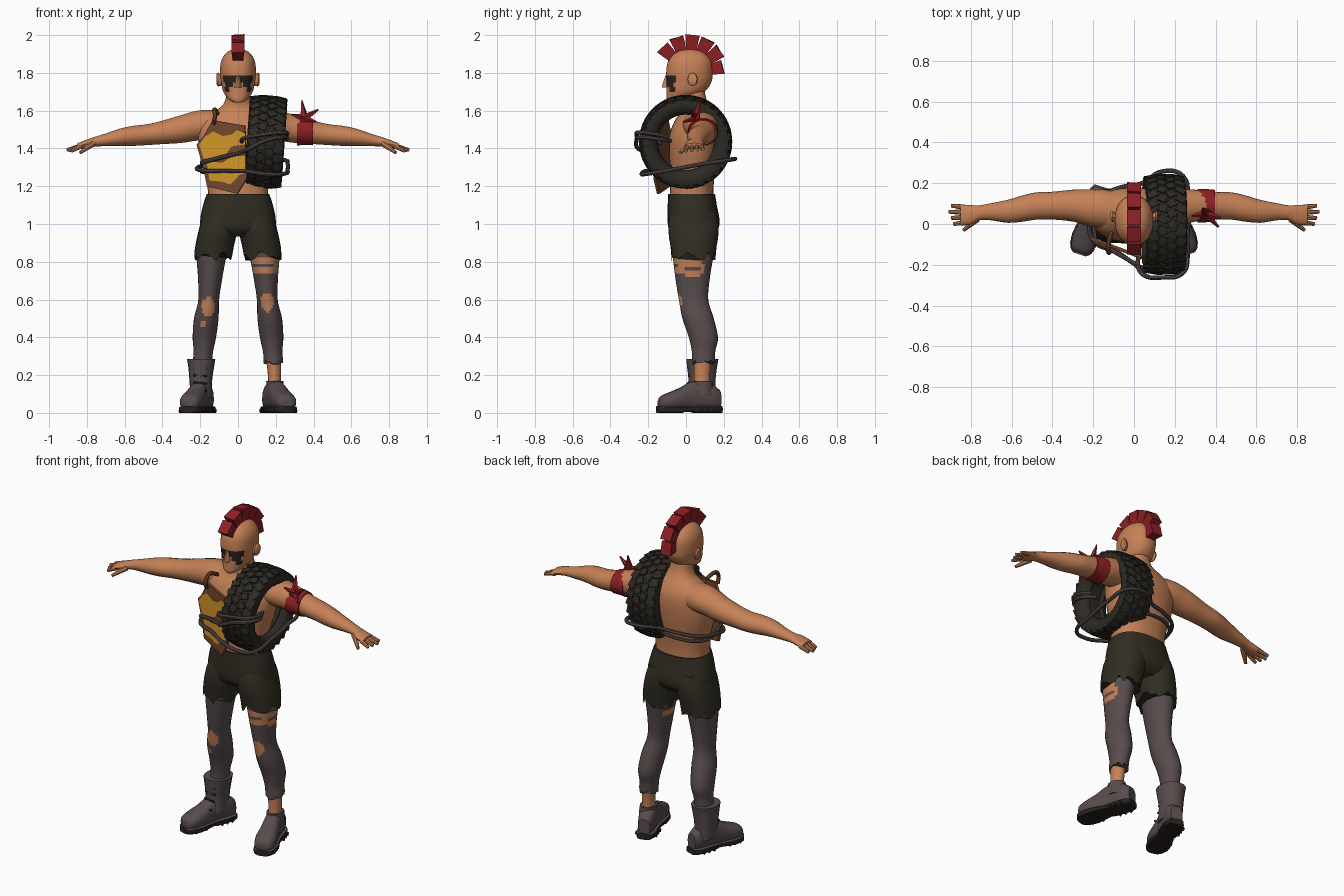
import bpy, bmesh, math, random
from mathutils import Vector, Matrix
random.seed(4)

def mat(name, r, g, b):
    m = bpy.data.materials.new(name)
    m.diffuse_color = (r, g, b, 1)
    return m

SKIN = mat("skin", .56, .22, .095)
GREY = mat("worn_grey", .098, .072, .073)
SHORTS = mat("dark_olive", .03, .026, .016)
RUBBER = mat("rubber", .026, .023, .018)
RED = mat("red", .27, .014, .018)
YELLOW = mat("yellow_paint", .65, .30, .02)
BROWN = mat("rust_brown", .17, .065, .025)
BLACK = mat("sole_black", .02, .016, .014)

def finish(name, bm, *mats):
    bmesh.ops.recalc_face_normals(bm, faces=bm.faces)
    me = bpy.data.meshes.new(name)
    bm.to_mesh(me)
    bm.free()
    for m in mats:
        me.materials.append(m)
    ob = bpy.data.objects.new(name, me)
    bpy.context.collection.objects.link(ob)
    return ob

def spline(secs, sub):
    out = []
    for i in range(len(secs) - 1):
        q = [secs[max(0, min(len(secs) - 1, i + k))] for k in (-1, 0, 1, 2)]
        for j in range(sub):
            t = j / sub
            out.append([.5 * (2*b + (c-a)*t + (2*a-5*b+4*c-d)*t*t + (3*b-a-3*c+d)*t**3)
                        for a, b, c, d in zip(*q)])
    return out + [list(secs[-1])]

# Loft of rounded rings; each section is (position, centre 1, centre 2, radius 1, radius 2)
def loft(name, secs, mats, axis='z', n=20, sub=3, p=2.0, rule=None, jag=0, rot=None):
    bm = bmesh.new()
    rings = []
    for k, (t, c1, c2, r1, r2) in enumerate(spline(secs, sub)):
        ring = []
        for i in range(n):
            a = 2 * math.pi * i / n
            c, s = math.cos(a), math.sin(a)
            u = c1 + r1 * math.copysign(abs(c) ** (2/p), c)
            v = c2 + r2 * math.copysign(abs(s) ** (2/p), s)
            w = t - (random.random() * jag if k == 0 else 0)
            ring.append(bm.verts.new({'z': (u, v, w), 'x': (w, u, v), 'y': (u, w, v)}[axis]))
        rings.append(ring)
    for a, b in zip(rings, rings[1:]):
        for i in range(n):
            bm.faces.new((a[i], a[(i+1) % n], b[(i+1) % n], b[i]))
    bm.faces.new(rings[0])
    bm.faces.new(rings[-1])
    if rot:
        bmesh.ops.transform(bm, matrix=rot, verts=bm.verts)
    if rule:
        for f in bm.faces:
            f.material_index = rule(f.calc_center_median())
    return finish(name, bm, *mats)

# Tapered rods, each (start, end, start radius, end radius)
def rods(name, items, m, seg=8):
    bm = bmesh.new()
    for p0, p1, r0, r1 in items:
        p0, p1 = Vector(p0), Vector(p1)
        d = p1 - p0
        mx = Matrix.Translation((p0 + p1) / 2) @ d.to_track_quat('Z', 'Y').to_matrix().to_4x4()
        bmesh.ops.create_cone(bm, cap_ends=True, segments=seg, radius1=r0, radius2=r1, depth=d.length, matrix=mx)
    return finish(name, bm, m)

def rope(name, pts, r, m, closed=False):
    cu = bpy.data.curves.new(name, 'CURVE')
    cu.dimensions, cu.bevel_depth, cu.bevel_resolution, cu.resolution_u = '3D', r, 2, 6
    sp = cu.splines.new('BEZIER')
    sp.bezier_points.add(len(pts) - 1)
    for b, p in zip(sp.bezier_points, pts):
        b.co = p
        b.handle_left_type = b.handle_right_type = 'AUTO'
    sp.use_cyclic_u = closed
    cu.use_fill_caps = True
    cu.materials.append(m)
    ob = bpy.data.objects.new(name, cu)
    bpy.context.collection.objects.link(ob)
    bpy.ops.object.select_all(action='DESELECT')
    ob.select_set(True)
    bpy.context.view_layer.objects.active = ob
    bpy.ops.object.convert(target='MESH')

# Torso and neck
loft("torso", [(1.1, 0, .03, .16, .12), (1.18, 0, .03, .16, .115), (1.28, 0, .035, .172, .12),
     (1.38, 0, .04, .2, .13), (1.47, 0, .045, .213, .133), (1.54, 0, .055, .2, .118), (1.59, 0, .06, .14, .09),
     (1.62, 0, .055, .09, .075), (1.66, 0, .042, .066, .066), (1.72, 0, .03, .062, .066)], [SKIN], n=28, p=2.3)

# Head with painted eye band and streaks
def face_paint(c):
    x = abs(c.x)
    band = x < .078 and 1.755 < c.z < 1.785
    streak = .022 < x < .068 and 1.725 - (.02 if x > .045 else 0) < c.z < 1.785
    return 1 if c.y < -.015 and (band or streak) else 0
loft("head", [(1.643, 0, -.07, .022, .028), (1.66, 0, -.048, .05, .056), (1.7, 0, -.003, .078, .1),
     (1.75, 0, .015, .089, .119), (1.8, 0, .018, .095, .123), (1.86, 0, .02, .09, .116), (1.9, 0, .02, .068, .088),
     (1.92, 0, .02, .04, .05), (1.927, 0, .02, .005, .005)], [SKIN, BLACK], n=44, sub=4, p=2.15, rule=face_paint)
loft("nose", [(1.722, 0, -.108, .019, .02), (1.74, 0, -.107, .016, .018), (1.785, 0, -.1, .009, .01)], [SKIN], n=10)
for s in (-1, 1):
    loft("ear", [(s*.085, .03, 1.76, .018, .028), (s*.105, .035, 1.765, .026, .036), (s*.114, .04, 1.768, .018, .026)],
         [SKIN], axis='x', n=12, sub=2)

# Mohawk tufts fanned around the skull
bm = bmesh.new()
for i, deg in enumerate((137, 111, 86, 61, 36, 10)):
    a = math.radians(deg)
    d, t = Vector((0, math.cos(a), math.sin(a))), Vector((0, -math.sin(a), math.cos(a)))
    vs = []
    for r, w, h in ((.075, .022, .022), (.2 if deg > 20 else .178, .038, .034)):
        for x, y in ((-1, -1), (1, -1), (1, 1), (-1, 1)):
            off = random.uniform(-.005, .005) if r > .1 else 0
            vs.append(bm.verts.new(Vector((x * h, .02, 1.8)) + d * (r + off) + t * y * w))
    for f in ((0, 1, 2, 3), (4, 5, 6, 7), (0, 1, 5, 4), (1, 2, 6, 5), (2, 3, 7, 6), (3, 0, 4, 7)):
        bm.faces.new([vs[k] for k in f])
finish("mohawk", bm, RED)

# Arms and hands
ARM = [(.05, .06, 1.525, .09, .075), (.15, .075, 1.525, .095, .08), (.22, .08, 1.52, .09, .08), (.3, .09, 1.503, .078, .075),
       (.4, .09, 1.485, .068, .063), (.48, .088, 1.473, .067, .056), (.55, .075, 1.467, .064, .054),
       (.62, .062, 1.46, .056, .047), (.7, .06, 1.446, .042, .034), (.76, .055, 1.435, .036, .026),
       (.8, .045, 1.425, .048, .022), (.85, .045, 1.412, .05, .016)]
for s in (-1, 1):
    loft("arm", [(s * a[0],) + a[1:] for a in ARM], [SKIN], axis='x', n=18)
    fingers = [((s*.83, .082 - .025*i, 1.413), (s*(.907 - .012*abs(i-1)), .09 - .03*i, 1.395 - .003*i), .014, .009) for i in range(4)]
    rods("fingers", fingers + [((s*.77, .025, 1.425), (s*.835, -.03, 1.378), .018, .009)], SKIN)

# Shorts with ragged hems
loft("shorts_hips", [(.935, 0, .04, .13, .09), (.97, 0, .04, .19, .128), (1.02, 0, .04, .2, .138),
     (1.1, 0, .033, .185, .13), (1.16, 0, .03, .165, .124)], [SHORTS], n=28, p=2.4)
for s in (-1, 1):
    loft("shorts_leg", [(.855, s*.13, .04, .101, .116), (.92, s*.116, .04, .103, .13), (1.0, s*.1, .04, .1, .134),
         (1.06, s*.09, .04, .09, .12)], [SHORTS], n=26, sub=2, p=2.3, jag=.055)

# Trousers with torn knees and thigh slashes
LEG = [(.285, .187, .092, .051, .06), (.33, .183, .093, .052, .063), (.4, .178, .092, .062, .077), (.5, .168, .064, .065, .083),
       (.6, .155, .04, .055, .078), (.72, .147, .035, .065, .092), (.84, .14, .038, .08, .108), (.95, .125, .04, .085, .11)]
def torn(c):
    kx, kz = (.155, .585) if c.x > 0 else (-.158, .56)
    knee = c.y < .03 and ((c.x - kx) / .035) ** 2 + ((c.z - kz) / .052) ** 2 < 1
    wave = c.z + .1 * (c.x - .14)
    slash = c.x > 0 and c.y < .09 and (.735 < wave < .77 or .785 < wave < .825)
    nick = c.x < -.17 and c.y < 0 and .46 < c.z < .49
    return 1 if knee or slash or nick else 0
for s in (-1, 1):
    loft("trouser_leg", [(z, s*x, y, a, b) for z, x, y, a, b in LEG], [GREY, SKIN], n=28, sub=7, rule=torn, jag=.03)
loft("bare_ankle", [(.1, .195, .085, .036, .045), (.2, .193, .085, .035, .043), (.31, .187, .09, .042, .05)], [SKIN], n=14)

# Boots: soles, treads, uppers, tall shaft on one side
for s in (-1, 1):
    rot = Matrix.Translation((s*.212, .02, 0)) @ Matrix.Rotation(s * math.radians(18), 4, 'Z')
    loft("boot_upper", [(-.17, 0, .05, .03, .022), (-.155, 0, .056, .05, .036), (-.11, 0, .063, .06, .047), (-.05, 0, .075, .056, .06),
         (0, 0, .088, .05, .075), (.06, 0, .095, .048, .08), (.12, 0, .085, .047, .07), (.165, 0, .07, .035, .05)],
         [GREY], axis='y', n=18, p=2.5, rot=rot)
    loft("boot_sole", [(-.178, 0, .018, .03, .018), (-.155, 0, .018, .055, .018), (-.09, 0, .018, .066, .018), (0, 0, .02, .052, .014),
         (.03, 0, .018, .052, .018), (.13, 0, .018, .054, .018), (.172, 0, .018, .036, .018)],
         [GREY, BLACK], axis='y', n=16, sub=3, p=6, rot=rot, rule=lambda c: 1 if c.z < .03 else 0)
    rods("sole_lugs", [(rot @ Vector((-.062, y, .012)), rot @ Vector((.062, y, .012)), .012, .012)
                       for y in (-.13, -.095, -.06, .05, .085, .12)], BLACK, 4)
loft("boot_shaft", [(.08, -.195, .08, .056, .075), (.17, -.197, .085, .06, .072), (.24, -.195, .085, .068, .08),
     (.285, -.195, .087, .075, .086)], [GREY], n=18, p=2.3)
loft("shoe_collar", [(.09, .197, .08, .05, .065), (.14, .197, .083, .046, .06), (.17, .195, .083, .046, .056)], [GREY], n=16)
rods("boot_laces", [((-.235, .02 - .035*k, .24 - .04*i), (-.165, .015 - .035*k, .235 - .04*i), .006, .006)
                    for i, k in enumerate((0, 0, .2, 1))], BLACK, 6)

# Tyre over the shoulder: lathed profile plus tread blocks
T = Matrix.Translation((.147, -.002, 1.435)) @ Matrix.Rotation(math.radians(4), 4, 'Y')
half = [(.035, .165), (.05, .148), (.07, .152), (.092, .175), (.1, .205), (.092, .228), (.065, .238)]
prof = half + [(-x, r) for x, r in reversed(half)]
bm = bmesh.new()
N = 48
rings = [[bm.verts.new(T @ Vector((x, r*math.cos(2*math.pi*i/N), r*math.sin(2*math.pi*i/N)))) for x, r in prof] for i in range(N)]
for i in range(N):
    a, b = rings[i], rings[(i+1) % N]
    for j in range(len(prof)):
        k = (j+1) % len(prof)
        bm.faces.new((a[j], a[k], b[k], b[j]))
finish("tyre", bm, RUBBER)
bm = bmesh.new()
for i in range(28):
    for x, skew, off, w in ((-.068, .4, 0, .05), (-.022, -.4, .5, .04), (.022, .4, 0, .04), (.068, -.4, .5, .05)):
        m = (T @ Matrix.Rotation(2*math.pi*(i+off)/28, 4, 'X') @ Matrix.Translation((x, 0, .237 if abs(x) < .05 else .232))
             @ Matrix.Rotation(math.copysign(.18, x) if abs(x) > .05 else 0, 4, 'Y')
             @ Matrix.Rotation(skew, 4, 'Z') @ Matrix.Diagonal((w, .038, .018, 1)))
        bmesh.ops.create_cube(bm, size=1, matrix=m)
finish("tyre_tread", bm, RUBBER)

# Chest plate cut from sheet metal, with worn paint
def plate(name, pts, off, thick, m):
    bm = bmesh.new()
    f = bm.faces.new([bm.verts.new((x, -.14 - .37*x - off, z)) for x, z in pts])
    r = bmesh.ops.extrude_face_region(bm, geom=[f])
    bmesh.ops.translate(bm, vec=(-.35*thick, -thick, 0), verts=[v for v in r['geom'] if isinstance(v, bmesh.types.BMVert)])
    finish(name, bm, m)
plate("chest_plate", [(-.13, 1.55), (-.05, 1.535), (.04, 1.52), (.05, 1.24), (0, 1.16), (-.16, 1.2), (-.18, 1.3),
                      (-.215, 1.42), (-.18, 1.46)], 0, .014, BROWN)
plate("paint_upper", [(-.205, 1.42), (-.175, 1.46), (-.13, 1.49), (-.08, 1.465), (-.03, 1.475), (0, 1.5), (.04, 1.48),
                      (.04, 1.42), (-.03, 1.41), (-.06, 1.37), (-.11, 1.355), (-.18, 1.345)], .014, .004, YELLOW)
plate("paint_lower", [(-.165, 1.33), (-.08, 1.325), (-.03, 1.36), (.04, 1.36), (.04, 1.27), (.01, 1.26), (-.04, 1.21),
                      (-.09, 1.225), (-.15, 1.23)], .014, .004, YELLOW)
rope("plate_hook", [(-.13, -.12, 1.53), (-.122, -.14, 1.57), (-.125, -.1, 1.605), (-.11, -.04, 1.585)], .012, BROWN)

# Ropes binding plate and tyre
back = [(.04, .2, 1.335), (-.07, .178, 1.325), (-.17, .125, 1.31), (-.213, .03, 1.3)]
rope("lower_rope", [(-.2, -.08, 1.285), (-.08, -.14, 1.28), (.04, -.215, 1.28), (.14, -.235, 1.265), (.24, -.21, 1.265), (.262, -.06, 1.29),
                    (.262, .1, 1.32), (.24, .235, 1.34), (.14, .258, 1.345)] + back, .011, GREY, True)
rope("upper_rope", [(-.195, -.085, 1.325), (-.08, -.145, 1.355), (.02, -.21, 1.38), (.06, -.255, 1.4), (.14, -.262, 1.44), (.235, -.24, 1.46),
                    (.255, -.15, 1.45), (.2, -.08, 1.44)], .011, GREY)
rope("tyre_rope", [(.02, -.13, 1.43), (.035, -.24, 1.455), (.14, -.262, 1.475), (.24, -.24, 1.485), (.26, -.16, 1.475), (.23, -.09, 1.46)], .011, GREY)
rope("back_rope", [(.06, .16, 1.29), (-.07, .165, 1.285), (-.16, .115, 1.275), (-.195, .03, 1.28), (-.19, -.08, 1.325)], .01, GREY)

# Knotted red armband
loft("armband", [(.312, .09, 1.49, .082, .077), (.35, .09, 1.49, .082, .073), (.398, .09, 1.485, .077, .07)],
     [RED], axis='x', n=14, sub=2)
K = (.35, .05, 1.56)
rods("armband_knot", [(K, (.338, .08, 1.655), .024, .003), (K, (.425, .03, 1.605), .02, .005), (K, (.285, .04, 1.58), .02, .004),
                      (K, (.415, -.015, 1.54), .02, .005), ((.33, .05, 1.545), (.37, .05, 1.57), .024, .024)], RED, 5)

# Smooth shading with crisp edges
bpy.ops.object.select_all(action='DESELECT')
for ob in bpy.data.objects:
    if ob.type == 'MESH':
        ob.select_set(True)
        bpy.context.view_layer.objects.active = ob
bpy.ops.object.shade_smooth_by_angle(angle=math.radians(35))
